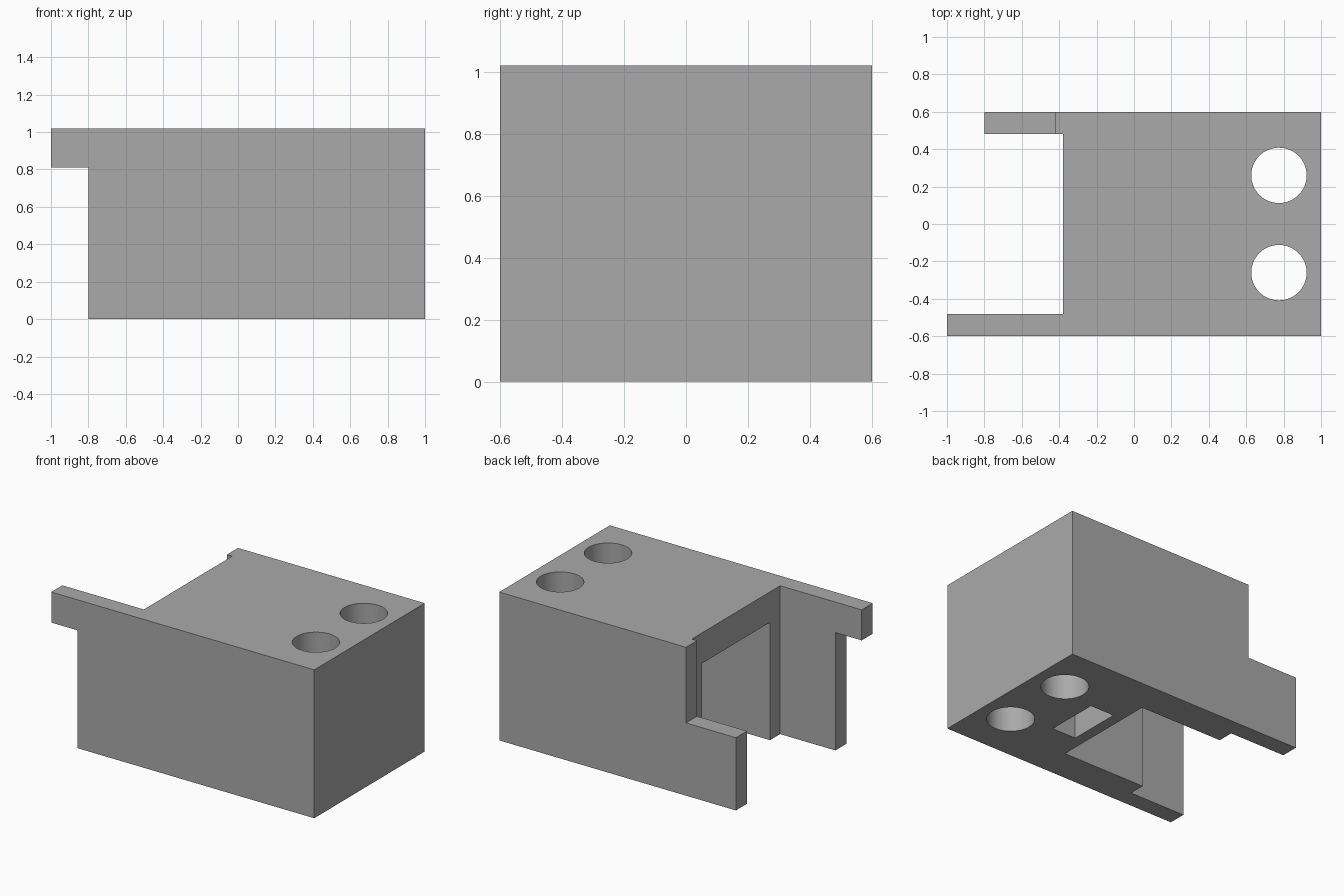
import bpy
import bmesh
import math

if "Cube" in bpy.data.objects:
    bpy.data.objects.remove(bpy.data.objects["Cube"])

TOP = 1.02

grey = bpy.data.materials.new("plain grey")
grey.diffuse_color = (0.4, 0.4, 0.4, 1)
grey.use_nodes = True
grey.node_tree.nodes["Principled BSDF"].inputs["Base Color"].default_value = grey.diffuse_color


def prism(name, outline, low, high, axis="z"):
    """Extrude an outline: (x, y) along z, or (x, z) along y."""
    bm = bmesh.new()
    place = (lambda a, b, c: (a, b, c)) if axis == "z" else (lambda a, b, c: (a, c, b))
    face = bm.faces.new([bm.verts.new(place(a, b, low)) for a, b in outline])
    moved = bmesh.ops.extrude_face_region(bm, geom=[face])["geom"]
    step = place(0, 0, high - low)
    bmesh.ops.translate(bm, vec=step, verts=[v for v in moved if isinstance(v, bmesh.types.BMVert)])
    bmesh.ops.recalc_face_normals(bm, faces=bm.faces)
    mesh = bpy.data.meshes.new(name)
    bm.to_mesh(mesh)
    bm.free()
    mesh.materials.append(grey)
    obj = bpy.data.objects.new(name, mesh)
    bpy.context.collection.objects.link(obj)
    return obj


def rect(x0, x1, y0, y1):
    return [(x0, y0), (x1, y0), (x1, y1), (x0, y1)]


def apply_boolean(body, tool, operation):
    mod = body.modifiers.new(operation.lower(), "BOOLEAN")
    mod.operation = operation
    mod.solver = "EXACT"
    mod.object = tool
    bpy.ops.object.select_all(action="DESELECT")
    bpy.context.view_layer.objects.active = body
    body.select_set(True)
    bpy.ops.object.modifier_apply(modifier=mod.name)
    bpy.data.objects.remove(tool)


# Front side plate with its high arm, full length
body = prism("housing", [(-0.8, 0), (1, 0), (1, TOP), (-1, TOP), (-1, 0.81), (-0.8, 0.81)],
             -0.6, -0.48, "y")

# Back side plate with its low arm
back_plate = prism("back_plate", [(-0.8, 0), (1, 0), (1, TOP), (-0.42, TOP), (-0.42, 0.5), (-0.8, 0.5)],
                   0.48, 0.6, "y")

# Solid block between the plates
block = prism("block", rect(-0.38, 1, -0.48, 0.48), 0, TOP)
apply_boolean(body, block, "UNION")
apply_boolean(body, back_plate, "UNION")

# Large pocket, open to the left and below, and small slot in the underside
apply_boolean(body, prism("pocket_cutter", rect(-0.5, 0.245, -0.37, 0.37), -0.1, 0.81), "DIFFERENCE")
apply_boolean(body, prism("slot_cutter", rect(0.32, 0.5, -0.183, 0.183), -0.1, 0.81), "DIFFERENCE")

# Two round holes from top to bottom
for side in (-1, 1):
    circle = [(0.775 + 0.148 * math.cos(i * math.tau / 64),
               side * 0.26 + 0.148 * math.sin(i * math.tau / 64)) for i in range(64)]
    apply_boolean(body, prism("hole_cutter", circle, -0.1, TOP + 0.1), "DIFFERENCE")

bpy.ops.object.shade_smooth_by_angle(angle=math.radians(30))
